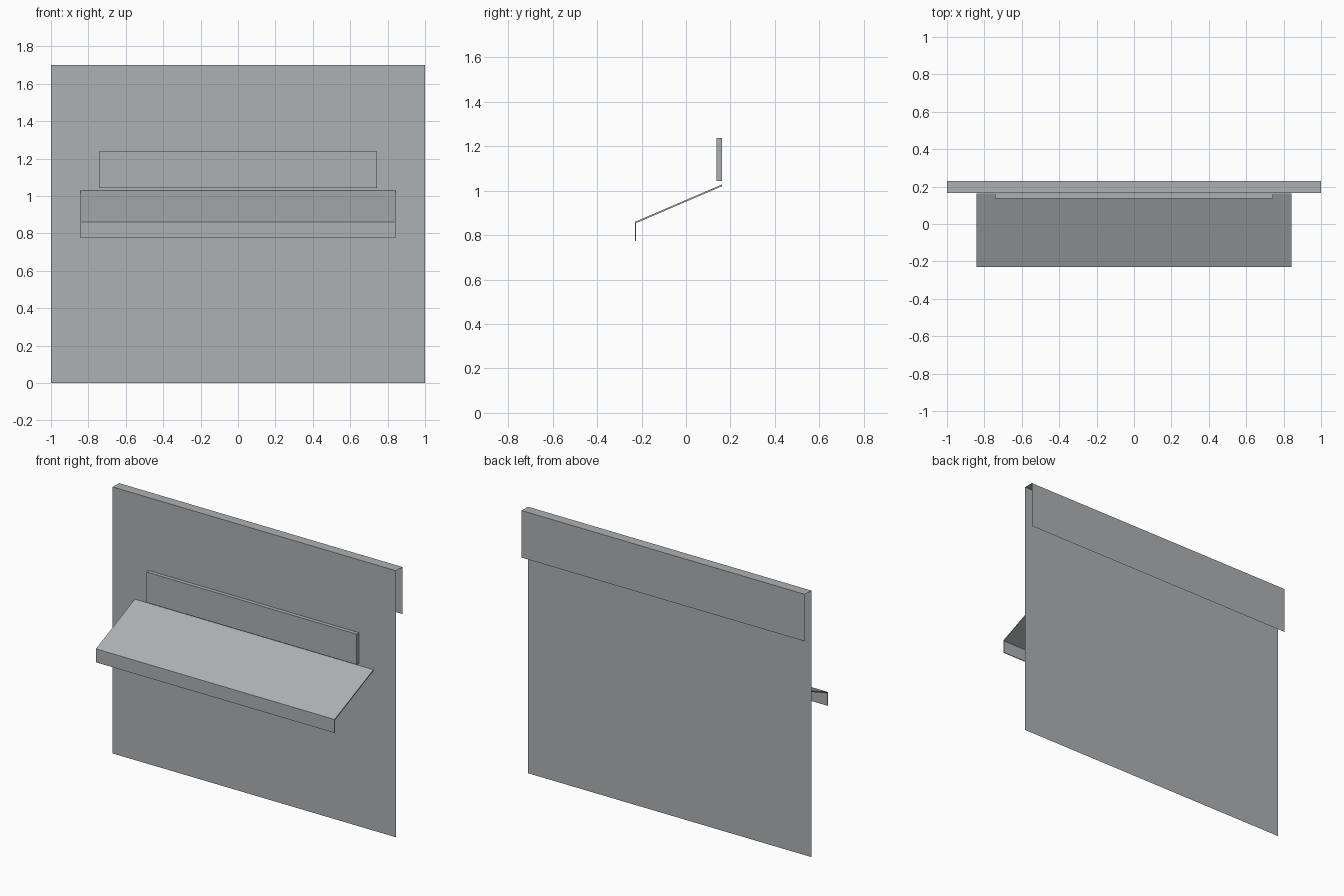
import bpy
import bmesh

cube = bpy.data.objects.get("Cube")
if cube:
    bpy.data.objects.remove(cube, do_unlink=True)

steel = bpy.data.materials.new("brushed grey steel")
steel.use_nodes = True
colour = (0.42, 0.44, 0.45, 1)
steel.diffuse_color = colour
steel.node_tree.nodes["Principled BSDF"].inputs["Base Color"].default_value = colour


def sweep(name, profile, half_width, closed=False):
    """Extrude a (y, z) profile across x; closed profiles get end caps."""
    bm = bmesh.new()
    left, right = ([bm.verts.new((x, y, z)) for y, z in profile]
                   for x in (-half_width, half_width))
    count = len(profile)
    for i in range(count if closed else count - 1):
        j = (i + 1) % count
        bm.faces.new((left[i], right[i], right[j], left[j]))
    if closed:
        bm.faces.new(left)
        bm.faces.new(right[::-1])
        bmesh.ops.recalc_face_normals(bm, faces=bm.faces)
    mesh = bpy.data.meshes.new(name)
    bm.to_mesh(mesh)
    bm.free()
    mesh.materials.append(steel)
    obj = bpy.data.objects.new(name, mesh)
    bpy.context.collection.objects.link(obj)
    return obj


wall, back, front = 0.165, 0.229, -0.229

# Folded sheet: tall panel, top return and short rear lip
sweep("folded_back_panel", [(wall, 0), (wall, 1.7), (back, 1.7), (back, 1.4)], 1.0)

# Raised bar above the shelf
bar_front = 0.137
sweep("raised_bar", [(bar_front, 1.043), (wall - 0.003, 1.043),
                     (wall - 0.003, 1.237), (bar_front, 1.237)], 0.742, closed=True)

# Sloping shelf plate
sweep("sloping_shelf", [(front, 0.852), (wall - 0.003, 1.02),
                        (wall - 0.003, 1.028), (front, 0.86)], 0.842, closed=True)

# Downturned front edge
sweep("shelf_front_lip", [(front, 0.774), (front + 0.005, 0.774),
                          (front + 0.005, 0.854), (front, 0.852)], 0.842, closed=True)
